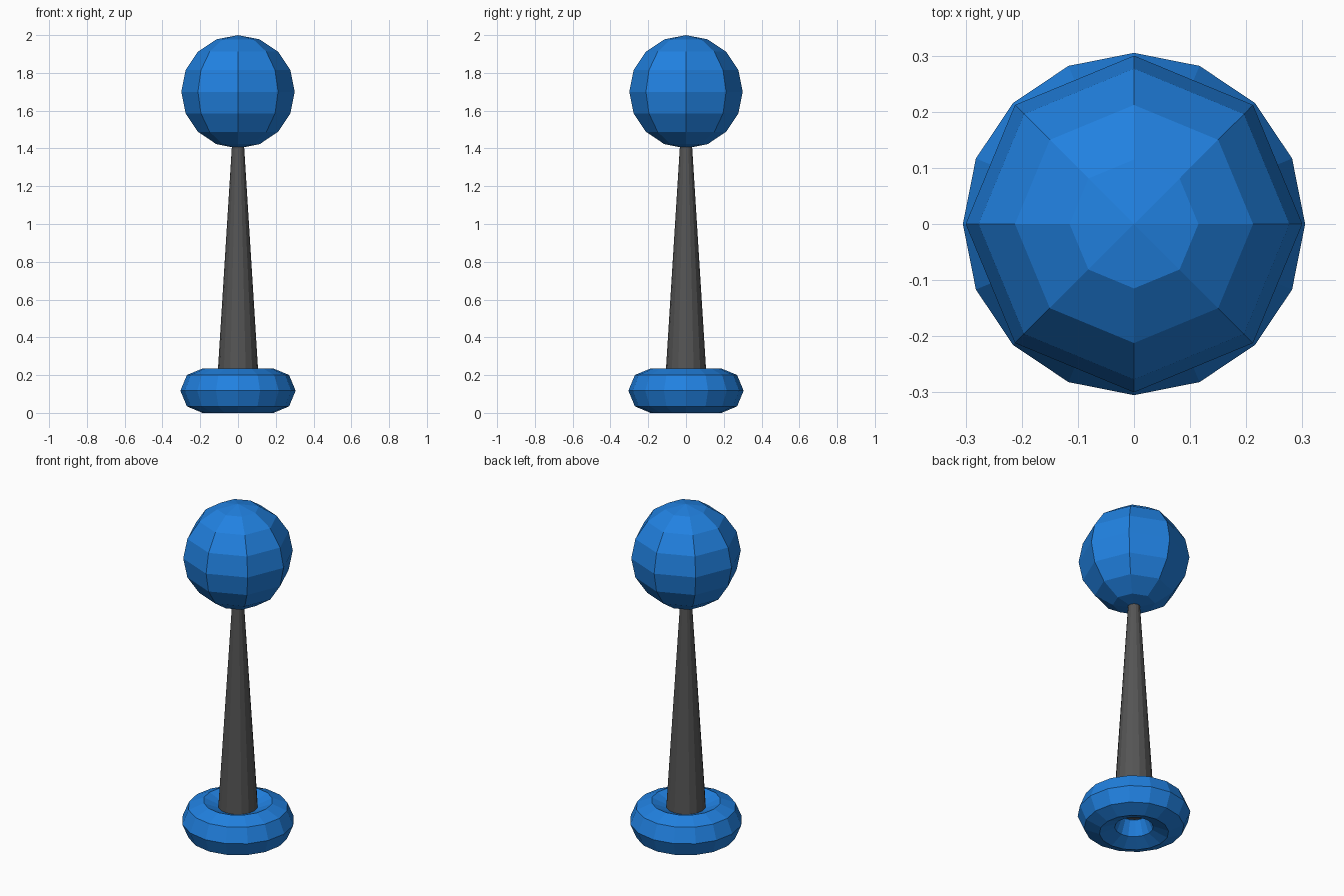
import bpy

if "Cube" in bpy.data.objects:
    bpy.data.objects.remove(bpy.data.objects["Cube"])


def material(name, rgb):
    mat = bpy.data.materials.new(name)
    mat.diffuse_color = (*rgb, 1)
    mat.use_nodes = True
    mat.node_tree.nodes["Principled BSDF"].inputs["Base Color"].default_value = mat.diffuse_color
    return mat


def finish(name, mat):
    obj = bpy.context.object
    obj.name = name
    obj.data.materials.append(mat)
    bpy.ops.object.shade_flat()
    return obj


blue = material("blue", (0.015, 0.22, 0.75))
dark_grey = material("dark_grey", (0.09, 0.09, 0.09))

# Ring-shaped foot
FOOT_R = 0.1175
bpy.ops.mesh.primitive_torus_add(major_segments=16, minor_segments=8,
                                 major_radius=0.305 - FOOT_R, minor_radius=FOOT_R,
                                 location=(0, 0, FOOT_R))
finish("base_ring", blue)

# Tapered stem, seated in the ring and running into the ball
STEM_BOTTOM, STEM_TOP = 0.12, 1.45
bpy.ops.mesh.primitive_cone_add(vertices=16, radius1=0.113, radius2=0.03,
                                depth=STEM_TOP - STEM_BOTTOM,
                                location=(0, 0, (STEM_BOTTOM + STEM_TOP) / 2))
finish("stem", dark_grey)

# Faceted ball
bpy.ops.mesh.primitive_uv_sphere_add(segments=8, ring_count=8, radius=0.3,
                                     location=(0, 0, 1.7))
finish("ball", blue)
